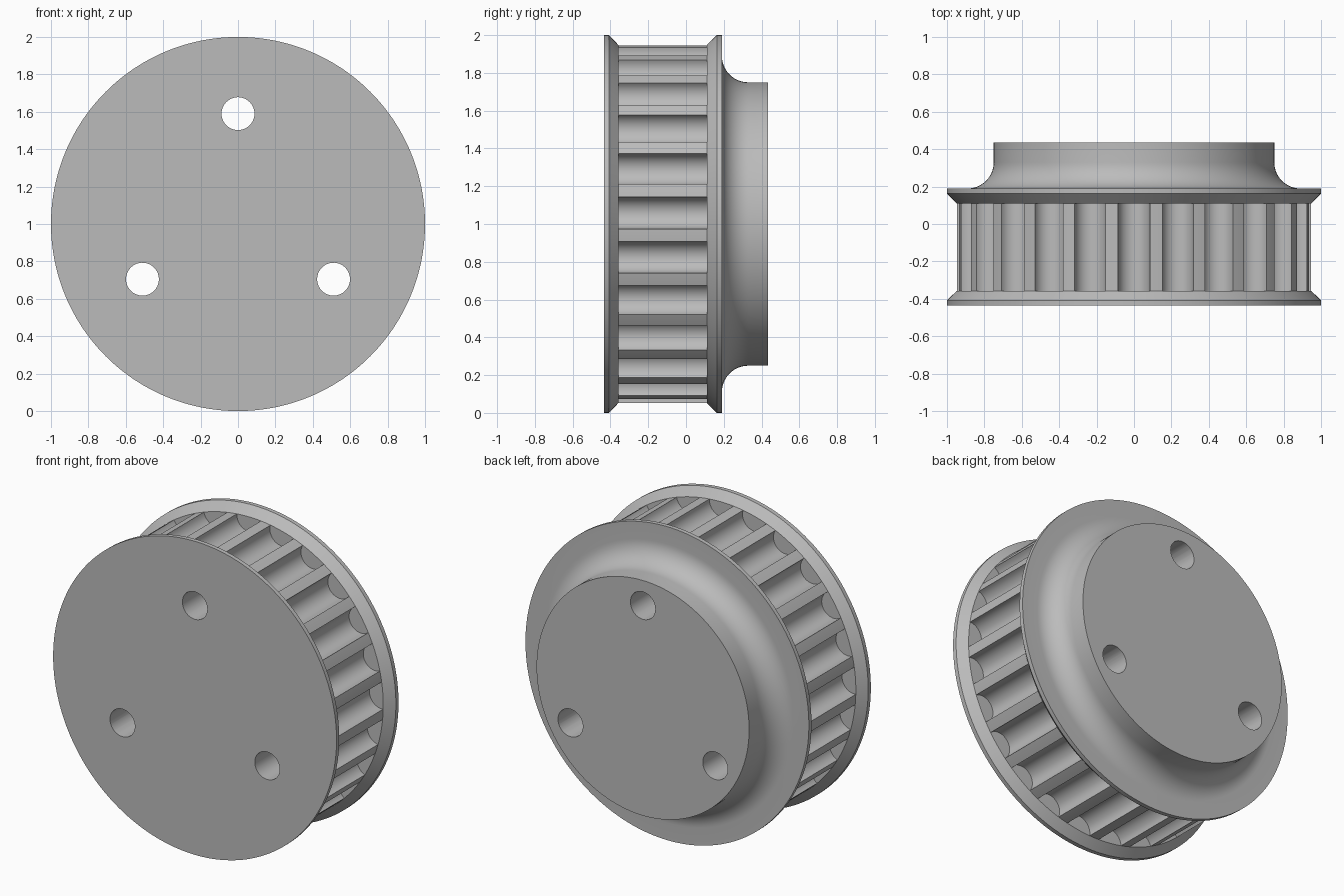
import bpy, bmesh, math
from mathutils import Matrix, Vector

cube = bpy.data.objects.get("Cube")
if cube:
    bpy.data.objects.remove(cube, do_unlink=True)

TEETH = 25
LAND_R = 0.948
FRONT_Y, BACK_Y = -0.358, 0.11      # toothed band between the flanges
CENTRE = Vector((0, 0, 1))

grey = bpy.data.materials.new("machined grey")
grey.use_nodes = True
colour = (0.5, 0.5, 0.5, 1)
grey.diffuse_color = colour
grey.node_tree.nodes["Principled BSDF"].inputs["Base Color"].default_value = colour


def to_object(name, bm):
    bmesh.ops.recalc_face_normals(bm, faces=bm.faces)
    mesh = bpy.data.meshes.new(name)
    bm.to_mesh(mesh)
    bm.free()
    obj = bpy.data.objects.new(name, mesh)
    obj.location = CENTRE
    obj.data.materials.append(grey)
    bpy.context.collection.objects.link(obj)
    return obj


def lathe(name, profile, steps):
    """Turn a (radius, y) profile about the y axis."""
    bm = bmesh.new()
    verts = [bm.verts.new((r, y, 0)) for r, y in profile]
    edges = [bm.edges.new(pair) for pair in zip(verts, verts[1:])]
    bmesh.ops.spin(bm, geom=verts + edges, cent=(0, 0, 0), axis=(0, 1, 0),
                   angle=math.tau, steps=steps, use_merge=True)
    bmesh.ops.remove_doubles(bm, verts=bm.verts, dist=1e-5)
    return to_object(name, bm)


def prisms(name, outline, y0, y1, count):
    """Repeat a prism with an (x, z) outline evenly around the y axis."""
    bm = bmesh.new()
    for i in range(count):
        turn = Matrix.Rotation(math.tau * i / count, 3, 'Y')
        rings = [[bm.verts.new(turn @ Vector((x, y, z))) for x, z in outline]
                 for y in (y0, y1)]
        for ring in rings:
            bm.faces.new(ring)
        for j in range(len(outline)):
            k = (j + 1) % len(outline)
            bm.faces.new((rings[0][j], rings[0][k], rings[1][k], rings[1][j]))
    return to_object(name, bm)


def arc(cx, cy, radius, start, end, steps):
    angles = [math.radians(start + (end - start) * i / steps) for i in range(steps + 1)]
    return [(cx + radius * math.cos(a), cy + radius * math.sin(a)) for a in angles]


# Body: front flange, band, rear flange and filleted hub
profile = [(0, -0.435), (1, -0.435), (1, -0.408), (LAND_R, FRONT_Y),
           (LAND_R, BACK_Y), (1, 0.163), (1, 0.19)]
profile += arc(0.89, 0.33, 0.14, 270, 180, 14)
profile += [(0.75, 0.435), (0, 0.435)]
pulley = lathe("toothed_pulley", profile, TEETH * 8)

# Round-bottomed tooth grooves, one at the very top
groove_r = LAND_R * math.sin(math.radians(5.15))
groove = arc(0, LAND_R - 0.01, groove_r, 180, 360, 18)
groove += [(groove_r, 1.05), (-groove_r, 1.05)]
grooves = prisms("groove_cutter", groove, FRONT_Y, BACK_Y, TEETH)

# Three through bolt holes
hole = arc(0, 0.59, 0.088, 0, 360, 40)[:-1]
holes = prisms("bolt_hole_cutter", hole, -0.6, 0.6, 3)

bpy.context.view_layer.objects.active = pulley
pulley.select_set(True)
for cutter in (grooves, holes):
    cutter.hide_render = True
    cut = pulley.modifiers.new(cutter.name, 'BOOLEAN')
    cut.operation = 'DIFFERENCE'
    cut.solver = 'EXACT'
    cut.object = cutter
    bpy.ops.object.modifier_apply(modifier=cut.name)
    bpy.data.objects.remove(cutter, do_unlink=True)

bpy.ops.object.shade_smooth_by_angle(angle=math.radians(25))
